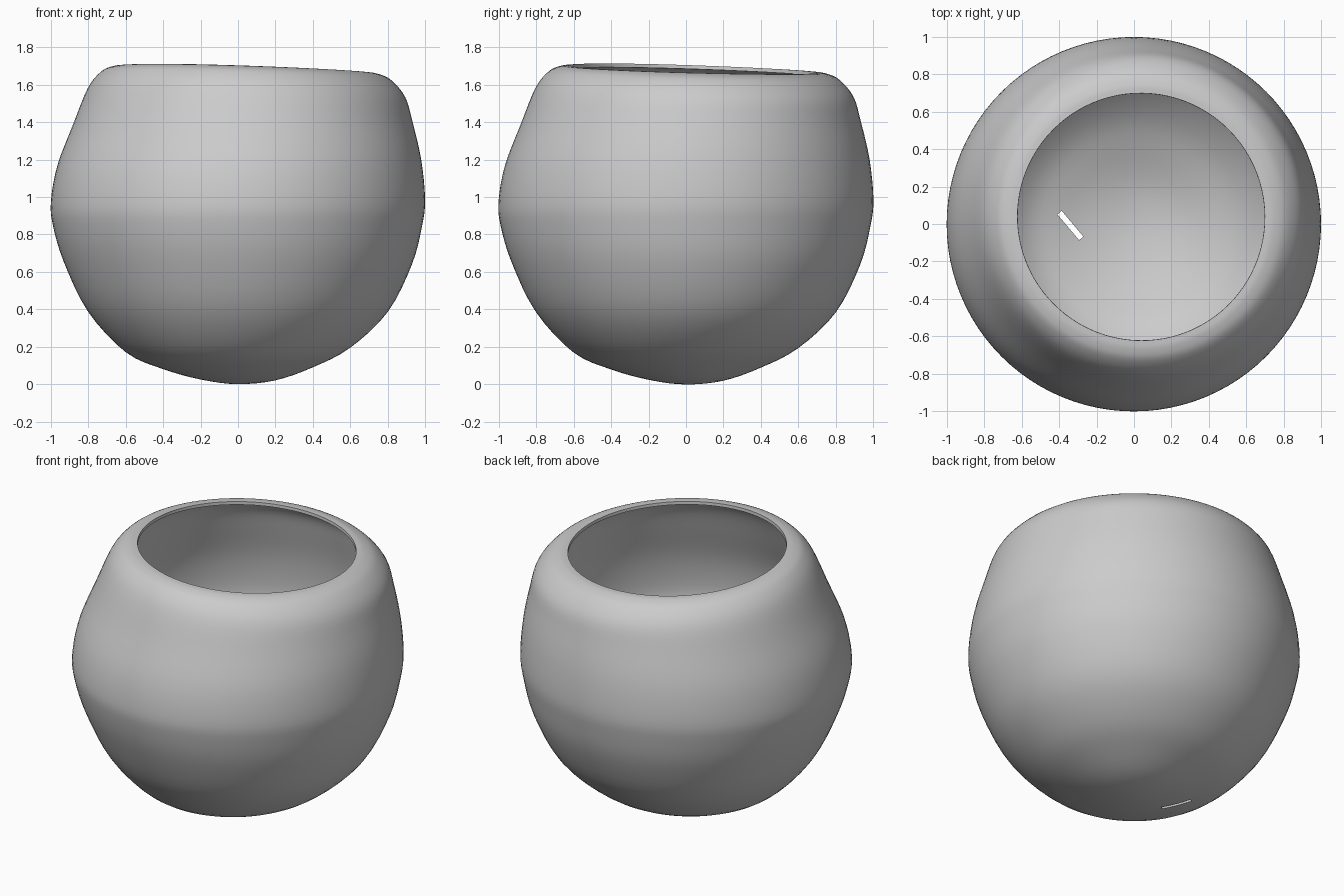
import bpy, bmesh, math
from mathutils import Vector

cube = bpy.data.objects.get("Cube")
if cube:
    bpy.data.objects.remove(cube, do_unlink=True)

mat = bpy.data.materials.new("plain grey clay")
mat.use_nodes = True
COL = (0.6, 0.6, 0.6, 1)
mat.diffuse_color = COL
mat.node_tree.nodes["Principled BSDF"].inputs["Base Color"].default_value = COL

# Wall profiles (radius, height) of the tall, sloping side and the low, full side
TALL = [(0.2, 0.025), (0.4, 0.08), (0.6, 0.17), (0.8, 0.385), (0.93, 0.65),
        (0.99, 0.85), (1.0, 0.98), (0.965, 1.17), (0.88, 1.39), (0.8, 1.585),
        (0.73, 1.672), (0.67, 1.7), (0.62, 1.705)]
LOW = [(0.2, 0.02), (0.4, 0.09), (0.6, 0.195), (0.8, 0.385), (0.93, 0.64),
       (0.985, 0.85), (1.0, 0.99), (0.98, 1.2), (0.935, 1.4), (0.895, 1.535),
       (0.82, 1.625), (0.75, 1.658), (0.7, 1.663)]
SEG, STEPS = 96, 4


def smooth_path(pts):
    """Catmull-Rom curve through the points, starting at the bottom pole."""
    p = [Vector((-pts[0][0], pts[0][1])), Vector((0, 0))] + [Vector(q) for q in pts]
    p.append(2 * p[-1] - p[-2])
    out = []
    for a, b, c, d in zip(p, p[1:], p[2:], p[3:]):
        for k in range(STEPS):
            t = k / STEPS
            out.append(0.5 * (2 * b + (c - a) * t + (2 * a - 5 * b + 4 * c - d) * t * t
                              + (3 * b - a - 3 * c + d) * t ** 3))
    return out + [p[-2]]


# Lopsided bowl wall: blend the two profiles around the axis
tall, low = smooth_path(TALL), smooth_path(LOW)
bm = bmesh.new()
rings = []
for a, b in zip(tall[1:], low[1:]):
    ring = []
    for i in range(SEG):
        t = 2 * math.pi * i / SEG
        q = a.lerp(b, 0.5 + 0.48 * (math.cos(t) + math.sin(t)))
        ring.append(bm.verts.new((q.x * math.cos(t), q.x * math.sin(t), q.y)))
    rings.append(ring)
pole = bm.verts.new((0, 0, 0))
for i in range(SEG):
    j = (i + 1) % SEG
    bm.faces.new((pole, rings[0][j], rings[0][i]))
    for r, s in zip(rings, rings[1:]):
        bm.faces.new((r[i], r[j], s[j], s[i]))
mesh = bpy.data.meshes.new("bowl")
bm.to_mesh(mesh)
bm.free()
mesh.materials.append(mat)
bowl = bpy.data.objects.new("bowl", mesh)
bpy.context.collection.objects.link(bowl)

# Wall thickness, inwards
wall = bowl.modifiers.new("wall", 'SOLIDIFY')
wall.thickness = 0.02
wall.offset = -1

# Narrow slit through the underside
bpy.ops.mesh.primitive_cube_add(size=1, location=(-0.34, -0.008, 0.07),
                                rotation=(0, 0, math.radians(-50)))
cutter = bpy.context.object
cutter.name = "slit_cutter"
cutter.scale = (0.18, 0.03, 0.3)
cutter.hide_render = True
cut = bowl.modifiers.new("slit", 'BOOLEAN')
cut.operation = 'DIFFERENCE'
cut.solver = 'EXACT'
cut.object = cutter

bpy.ops.object.select_all(action='DESELECT')
bowl.select_set(True)
bpy.context.view_layer.objects.active = bowl
for name in ("wall", "slit"):
    bpy.ops.object.modifier_apply(modifier=name)
bpy.data.objects.remove(cutter, do_unlink=True)
bpy.ops.object.shade_smooth_by_angle(angle=math.radians(40))
